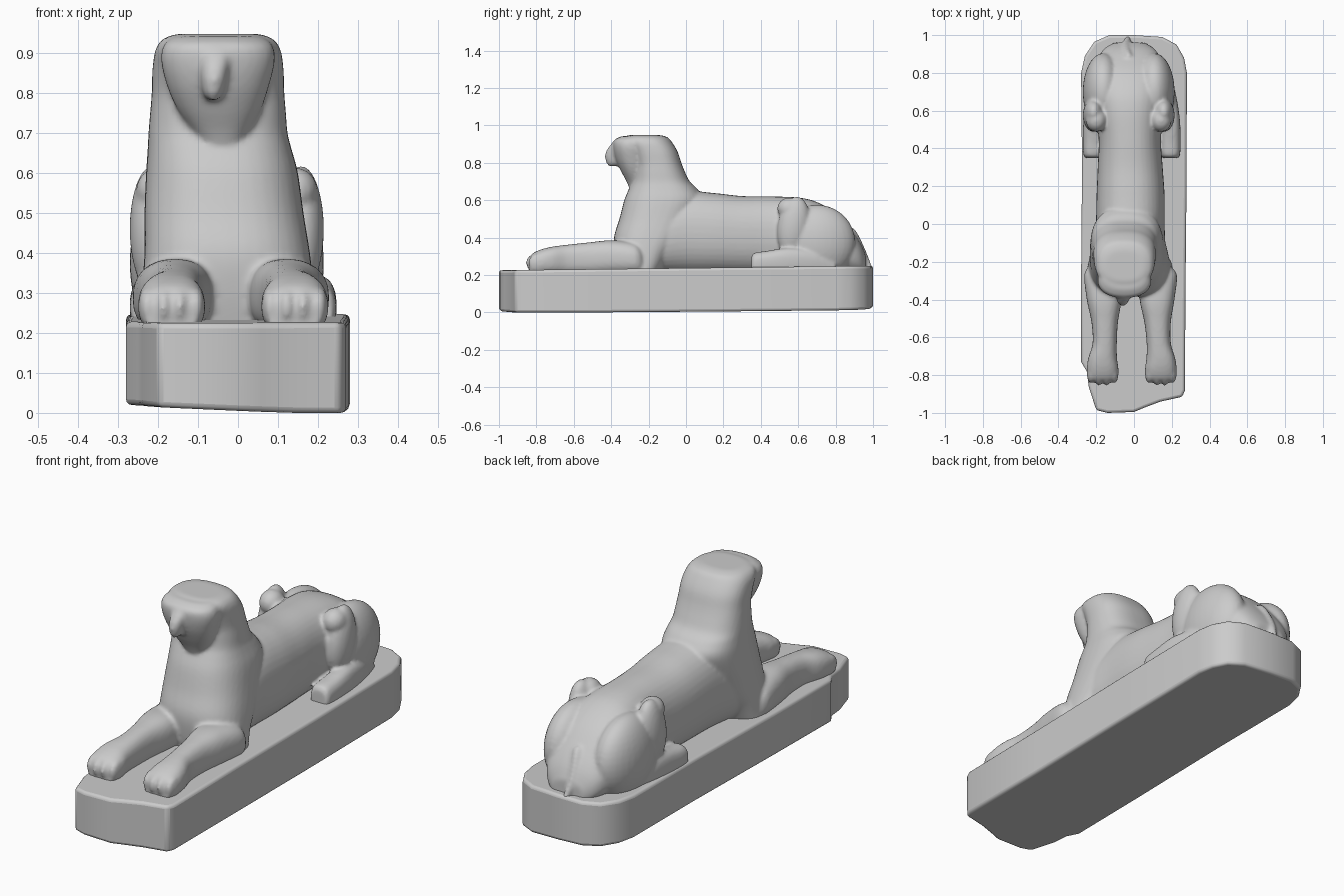
import bpy, bmesh, math
from mathutils import Matrix, Vector

if "Cube" in bpy.data.objects:
    bpy.data.objects.remove(bpy.data.objects["Cube"])

RING = 40


def spline(rows, steps=5):
    """Catmull-Rom interpolation through rows of station values."""
    out = []
    for i in range(len(rows) - 1):
        p = [rows[max(i - 1, 0)], rows[i], rows[i + 1], rows[min(i + 2, len(rows) - 1)]]
        for s in range(steps):
            t = s / steps
            out.append([0.5 * (2 * b + (c - a) * t + (2 * a - 5 * b + 4 * c - d) * t * t
                               + (3 * b - a - 3 * c + d) * t ** 3) for a, b, c, d in zip(*p)])
    return out + [list(rows[-1])]


def loft(bm, rows, axis, power=2.4):
    """Rows are (station, centre x, half width, low, high); axis is 'y' or 'z'."""
    rings = []
    for s, cx, rx, lo, hi in spline(rows):
        ring = []
        for k in range(RING):
            a = math.tau * k / RING
            c, n = math.cos(a), math.sin(a)
            x = cx + rx * math.copysign(abs(c) ** (2 / power), c)
            h = (lo + hi) / 2 + (hi - lo) / 2 * math.copysign(abs(n) ** (2 / power), n)
            ring.append(bm.verts.new((x, s, h) if axis == 'y' else (x, h, s)))
        rings.append(ring)
    for a, b in zip(rings, rings[1:]):
        for k in range(RING):
            j = (k + 1) % RING
            bm.faces.new((a[k], a[j], b[j], b[k]))
    bm.faces.new(rings[0])
    bm.faces.new(rings[-1][::-1])


def blob(bm, centre, radii, tilt=0.0):
    m = Matrix.Translation(centre) @ Matrix.Rotation(tilt, 4, 'X') @ Matrix.Diagonal((*radii, 1))
    bmesh.ops.create_uvsphere(bm, u_segments=32, v_segments=20, radius=1, matrix=m)


def make_object(name, bm):
    bmesh.ops.recalc_face_normals(bm, faces=bm.faces[:])
    mesh = bpy.data.meshes.new(name)
    bm.to_mesh(mesh)
    bm.free()
    ob = bpy.data.objects.new(name, mesh)
    bpy.context.collection.objects.link(ob)
    return ob


# Plinth: worn slab with chipped front and rounded back corners
outline = [(-.20, -.985), (-.14, -1), (0, -.995), (.06, -.97), (.14, -.94), (.255, -.915), (.27, -.88),
           (.272, -.4), (.278, .2), (.28, .8), (.265, .88), (.225, .95), (.15, .99), (0, 1), (-.13, 1),
           (-.21, .965), (-.26, .89), (-.28, .8), (-.275, .3), (-.28, -.3), (-.28, -.73), (-.25, -.78), (-.24, -.86)]
bm = bmesh.new()
low = [bm.verts.new((x, y, max(0, .015 - .045 * x + .01 * y))) for x, y in outline]
top = [bm.verts.new((x, y, .237 + .012 * y)) for x, y in outline]
bm.faces.new(low[::-1])
bm.faces.new(top)
for i in range(len(low)):
    j = (i + 1) % len(low)
    bm.faces.new((low[i], low[j], top[j], top[i]))
plinth = make_object("plinth", bm)
bev = plinth.modifiers.new("worn_edges", 'BEVEL')
bev.width, bev.segments, bev.limit_method, bev.angle_limit = .014, 3, 'ANGLE', math.radians(50)

bm = bmesh.new()
# Trunk and rump
loft(bm, [(-.30, -.03, .17, .2, .46), (-.15, -.025, .19, .2, .58), (0, -.02, .182, .2, .645),
          (.15, -.018, .18, .2, .638), (.3, -.02, .172, .2, .622), (.45, -.022, .165, .2, .62),
          (.6, -.025, .18, .2, .614), (.7, -.025, .195, .2, .59), (.8, -.025, .19, .2, .53),
          (.88, -.025, .165, .2, .445), (.93, -.025, .13, .2, .375), (.96, -.025, .08, .2, .31)], 'y', 2.3)
# Chest, neck and headcloth
loft(bm, [(.2, -.02, .228, -.36, -.14), (.3, -.025, .217, -.38, -.08), (.4, -.027, .207, -.385, 0),
          (.5, -.035, .199, -.356, .05), (.6, -.04, .19, -.33, .09), (.66, -.046, .18, -.305, .06),
          (.7, -.05, .174, -.287, .02), (.75, -.05, .17, -.28, -.005), (.8, -.05, .166, -.28, -.025),
          (.86, -.05, .164, -.30, -.045), (.91, -.05, .156, -.33, -.075), (.937, -.05, .135, -.33, -.1),
          (.948, -.05, .1, -.30, -.14)], 'z', 2.5)
# Face
loft(bm, [(.645, -.038, .035, -.296, -.2), (.7, -.042, .07, -.318, -.2), (.76, -.047, .105, -.35, -.2),
          (.82, -.05, .128, -.377, -.2), (.88, -.05, .142, -.39, -.2), (.92, -.05, .136, -.385, -.2),
          (.942, -.05, .11, -.345, -.2)], 'z', 2.3)
# Beak
loft(bm, [(.783, -.062, .014, -.415, -.33), (.80, -.062, .026, -.426, -.33), (.835, -.06, .033, -.433, -.33),
          (.87, -.057, .036, -.422, -.33), (.91, -.052, .04, -.392, -.33)], 'z', 2.2)

for side in (-1, 1):
    # Foreleg and paw
    px = -.012 + side * .154
    loft(bm, [(-.22, -.025 + side * .13, .08, .2, .32), (-.27, -.018 + side * .145, .1, .2, .37),
              (-.40, -.018 + side * .14, .092, .2, .385), (-.52, -.015 + side * .14, .07, .2, .374),
              (-.63, -.012 + side * .143, .064, .2, .362), (-.71, px, .076, .2, .352),
              (-.77, px, .084, .2, .338), (-.82, px, .078, .2, .315), (-.838, px, .064, .2, .285)], 'y', 2.5)
    # Toes
    for k in range(4):
        u = k - 1.5
        blob(bm, (px + u * .041, -.805 + .012 * abs(u), .265), (.0225, .057, .05))
    # Thigh, knee and hind foot
    hx = -.028
    blob(bm, (hx + side * .135, .70, .375), (.108, .205, .2))
    blob(bm, (hx + side * .185, .575, .46), (.058, .085, .16), -.15)
    blob(bm, (hx + side * .172, .55, .555), (.055, .062, .058))
    fx = -.012 + side * .205
    loft(bm, [(.35, fx, .04, .2, .295), (.365, fx, .05, .2, .318), (.43, fx, .054, .2, .328),
              (.55, fx, .05, .2, .345), (.68, fx - side * .015, .045, .2, .33),
              (.80, fx - side * .04, .035, .2, .28)], 'y', 2.6)
# Tail hanging over the rump
for k in range(14):
    t = k / 13
    blob(bm, (-.03 - .015 * math.sin(3 * t), .885 + .095 * t ** .8, .43 - .19 * t), (.022 - .006 * t,) * 3)

# Fuse the carved parts into one smooth stone surface
figure = make_object("reclining_statue", bm)
rem = figure.modifiers.new("fuse", 'REMESH')
rem.mode, rem.voxel_size, rem.use_smooth_shade = 'VOXEL', .009, True
sm = figure.modifiers.new("soften", 'SMOOTH')
sm.factor, sm.iterations = .5, 5

bpy.ops.object.select_all(action='DESELECT')
plinth.select_set(True)
bpy.context.view_layer.objects.active = plinth
bpy.ops.object.shade_smooth_by_angle(angle=math.radians(35))
